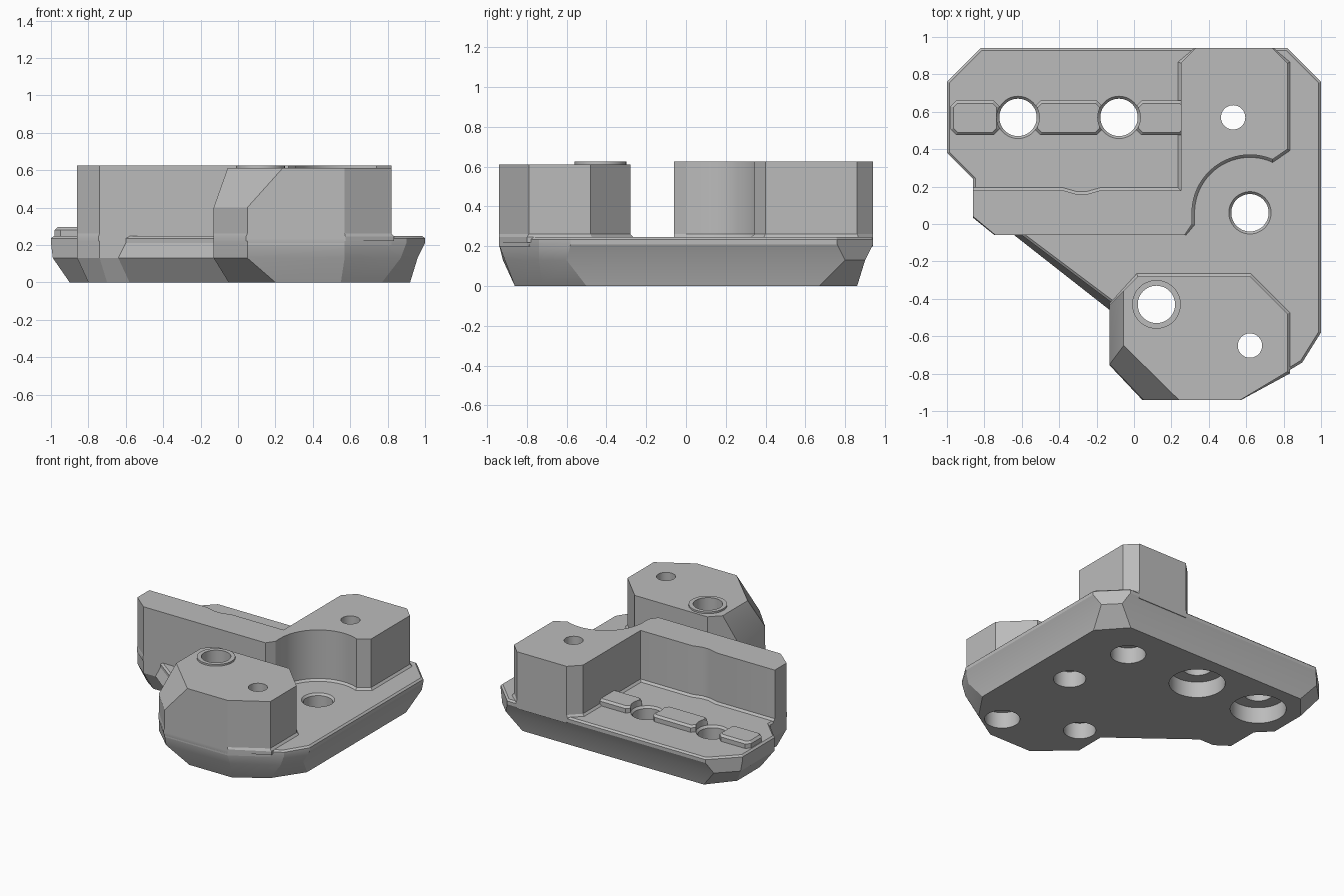
import bpy, bmesh, math

default = bpy.data.objects.get("Cube")
if default:
    bpy.data.objects.remove(default, do_unlink=True)

# Single plain grey finish
grey = bpy.data.materials.new("plain_grey")
grey.use_nodes = True
grey.diffuse_color = (0.5, 0.5, 0.5, 1)
grey.node_tree.nodes["Principled BSDF"].inputs["Base Color"].default_value = (0.5, 0.5, 0.5, 1)


def offset(pts, d):
    """Grow (d > 0) or shrink a closed outline with mitred corners."""
    n = len(pts)
    area = sum(pts[i - 1][0] * pts[i][1] - pts[i][0] * pts[i - 1][1] for i in range(n))
    s = d if area > 0 else -d

    def normal(a, b):
        dx, dy = b[0] - a[0], b[1] - a[1]
        length = math.hypot(dx, dy)
        return dy / length, -dx / length

    out = []
    for i, p in enumerate(pts):
        a, b = normal(pts[i - 1], p), normal(p, pts[(i + 1) % n])
        k = s / (1 + a[0] * b[0] + a[1] * b[1])
        out.append((p[0] + k * (a[0] + b[0]), p[1] + k * (a[1] + b[1])))
    return out


def add_loft(bm, layers):
    """Join stacked outlines, given as (points, z), into a closed solid."""
    rings = [[bm.verts.new((x, y, z)) for x, y in pts] for pts, z in layers]
    for lo, hi in zip(rings, rings[1:]):
        for i in range(len(lo)):
            bm.faces.new((lo[i - 1], lo[i], hi[i], hi[i - 1]))
    bm.faces.new(rings[0])
    bm.faces.new(rings[-1])


def finish(bm, name):
    bmesh.ops.recalc_face_normals(bm, faces=bm.faces)
    mesh = bpy.data.meshes.new(name)
    bm.to_mesh(mesh)
    bm.free()
    mesh.materials.append(grey)
    obj = bpy.data.objects.new(name, mesh)
    bpy.context.collection.objects.link(obj)
    return obj


def solid(name, layers):
    bm = bmesh.new()
    add_loft(bm, layers)
    return finish(bm, name)


def circle(x, y, r, n=48):
    return [(x + r * math.cos(math.tau * i / n), y + r * math.sin(math.tau * i / n))
            for i in range(n)]


def skirt(name, pts, x0, y0, y1):
    """Small sloped foot where a block meets the plate, kept within limits."""
    foot = [(max(x, x0), min(max(y, y0), y1)) for x, y in offset(pts, 0.015)]
    return solid(name, [(foot, 0.22), (foot, 0.246), (pts, 0.262)])


# Base plate: each row is a corner at the rim, lower wall and underside
corners = [
    ((1, .76), (.96, .8), (.92, .67)),
    ((.82, .94), (.86, .9), (.75, .86)),
    ((-.82, .94), (-.86, .9), (-.75, .86)),
    ((-1, .76), (-.99, .77), (-.9, .68)),
    ((-1, .38), (-.99, .37), (-.9, .41)),
    ((-.86, .24), (-.86, .24), (-.8, .31)),
    ((-.86, .04), (-.86, .04), (-.8, .07)),
    ((-.74, -.06), (-.74, -.06), (-.7, .0)),
    ((-.6, -.06), (-.64, -.06), (-.58, .0)),
    ((-.12, -.42), (-.13, -.46), (-.05, -.41)),
    ((-.13, -.75), (-.13, -.75), (-.05, -.64)),
    ((.05, -.94), (.05, -.92), (.2, -.86)),
    ((.57, -.94), (.57, -.91), (.55, -.86)),
    ((.9, -.74), (.87, -.74), (.77, -.72)),
    ((1, -.58), (.96, -.6), (.92, -.5)),
]
rim, wall, under = (list(c) for c in zip(*corners))
plate = solid("base_plate", [(under, 0), (wall, .13), (rim, .21), (rim, .235),
                             (offset(rim, -.013), .247)])

# Back block and long wall in one outline, with a round relief
arc = [(.62 + .31 * math.cos(a), .06 + .31 * math.sin(a))
       for a in (math.radians(67 + 113 * i / 24) for i in range(25))]
back = [(-.86, .18), (-.38, .18), (-.31, .16), (-.25, .16), (-.18, .18), (.25, .18),
        (.25, .86), (.33, .94), (.74, .94), (.82, .86), (.82, .4), (.74, .345)]
back += arc[1:] + [(.31, 0), (.27, -.06), (-.74, -.06), (-.86, .04)]
back_block = solid("back_block_and_wall", [(back, .2), (back, .625)])
back_skirt = skirt("back_block_foot", back, -.86, -.06, .94)

# Front block, its left side leaning in toward the top
shared = [(.62, -.28), (.82, -.48), (.82, -.79), (.57, -.94)]
low = [(-.13, -.43), (.02, -.28)] + shared + [(.05, -.94), (-.13, -.75)]
top = [(-.055, -.355), (.02, -.28)] + shared + [(.24, -.94), (-.055, -.65)]
front_block = solid("front_block", [(low, .2), (low, .4), (top, .612)])
front_skirt = skirt("front_block_foot", low, -.13, -.94, 0)
collar = solid("bore_collar", [(circle(.12, -.43, .13), .58), (circle(.12, -.43, .13), .625)])

# Row of raised pads
pads = []
for name, x0, x1 in (("outer", -.98, -.72), ("middle", -.53, -.17), ("inner", .01, .28)):
    c, y0, y1 = .03, .475, .66
    pts = [(x0 + c, y0), (x1 - c, y0), (x1, y0 + c), (x1, y1 - c),
           (x1 - c, y1), (x0 + c, y1), (x0, y1 - c), (x0, y0 + c)]
    pads.append(solid(name + "_pad", [(pts, .22), (pts, .28), (offset(pts, -.015), .295)]))

# Drill all bores: x, y, radius, counterbore radius, whether the rim is eased
bm = bmesh.new()
for x, y, r, bore, eased in ((-.62, .57, .1, .19, True), (-.08, .57, .1, .19, True),
                             (.53, .57, .065, .12, False), (.62, -.65, .065, .12, False),
                             (.62, .06, .1, .11, True), (.12, -.43, .1, .11, False)):
    steps = [(bore, -.1), (bore, .12), (r, .121)]
    steps += [(r, .232), (r + .014, .248), (r + .014, 1)] if eased else [(r, 1)]
    add_loft(bm, [(circle(x, y, rad), z) for rad, z in steps])
cutter = finish(bm, "bore_cutter")
cutter.hide_render = True

parts = [plate, back_block, back_skirt, front_block, front_skirt, collar] + pads
for obj in parts:
    bpy.ops.object.select_all(action="DESELECT")
    obj.select_set(True)
    bpy.context.view_layer.objects.active = obj
    mod = obj.modifiers.new("bores", "BOOLEAN")
    mod.operation, mod.solver, mod.object = "DIFFERENCE", "EXACT", cutter
    bpy.ops.object.modifier_apply(modifier=mod.name)
    bpy.ops.object.shade_smooth_by_angle(angle=math.radians(20))
bpy.data.objects.remove(cutter, do_unlink=True)
